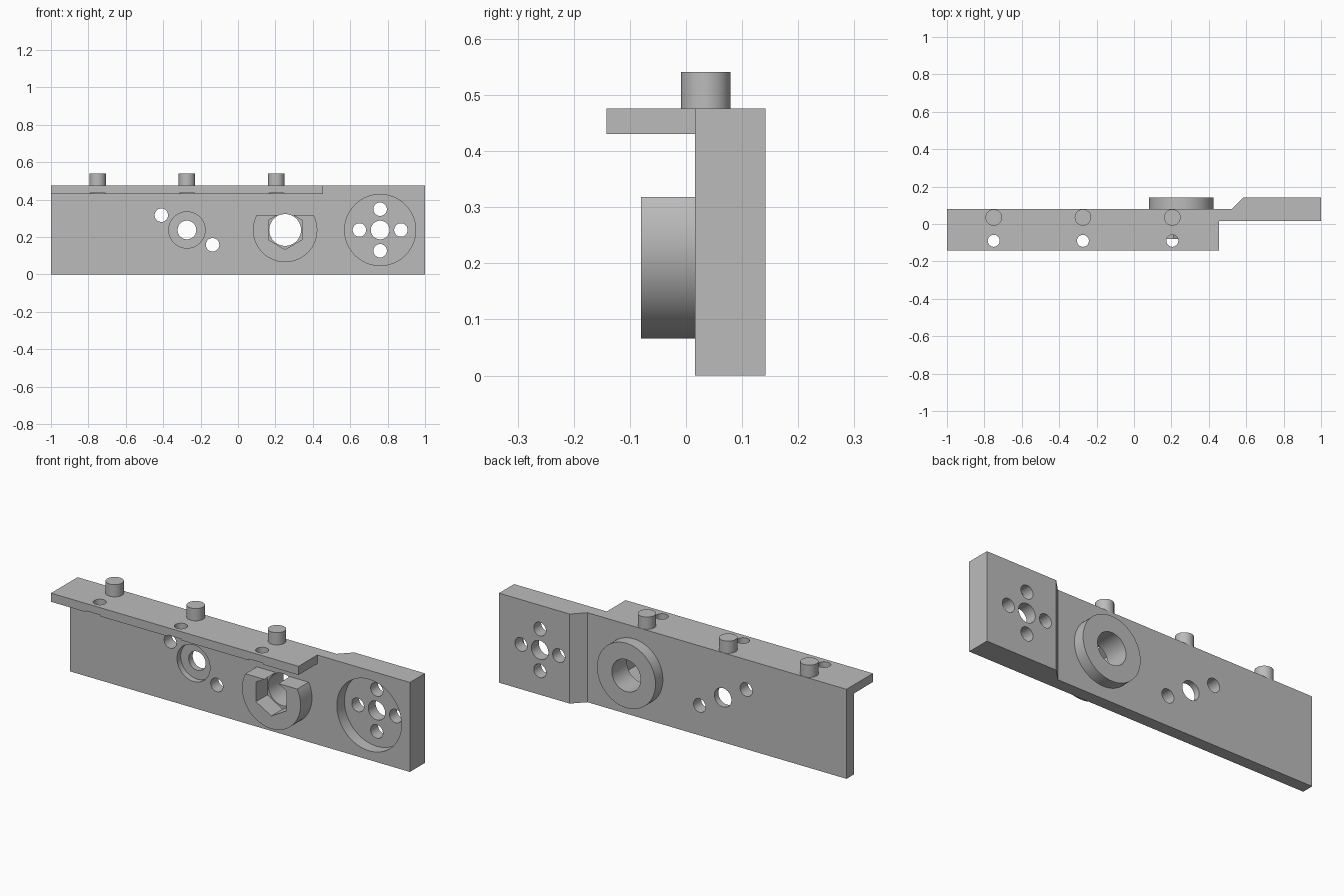
import bpy, bmesh
from math import sin, cos, pi, asin

if "Cube" in bpy.data.objects:
    bpy.data.objects.remove(bpy.data.objects["Cube"], do_unlink=True)

grey = bpy.data.materials.new("plain_grey")
grey.use_nodes = True
COLOUR = (0.5, 0.5, 0.5, 1)
grey.diffuse_color = COLOUR
for node in grey.node_tree.nodes:
    if node.type == 'BSDF_PRINCIPLED':
        node.inputs["Base Color"].default_value = COLOUR


def prism(name, points, axis, lo, hi):
    """Extrude a 2D outline along y (points are x, z) or z (points are x, y)."""
    bm = bmesh.new()
    place = (lambda a, b: (a, lo, b)) if axis == 'y' else (lambda a, b: (a, b, lo))
    face = bm.faces.new([bm.verts.new(place(*p)) for p in points])
    moved = bmesh.ops.extrude_face_region(bm, geom=[face])["geom"]
    step = (0, hi - lo, 0) if axis == 'y' else (0, 0, hi - lo)
    bmesh.ops.translate(bm, vec=step,
                        verts=[g for g in moved if isinstance(g, bmesh.types.BMVert)])
    bmesh.ops.recalc_face_normals(bm, faces=bm.faces)
    mesh = bpy.data.meshes.new(name)
    bm.to_mesh(mesh)
    bm.free()
    mesh.materials.append(grey)
    obj = bpy.data.objects.new(name, mesh)
    bpy.context.collection.objects.link(obj)
    return obj


def circle(cx, cy, r, n=64, turn=0.0):
    return [(cx + r * cos(turn + 2 * pi * i / n), cy + r * sin(turn + 2 * pi * i / n))
            for i in range(n)]


def rect(x0, x1, y0, y1):
    return [(x0, y0), (x1, y0), (x1, y1), (x0, y1)]


def combine(target, tool, operation):
    bpy.ops.object.select_all(action='DESELECT')
    bpy.context.view_layer.objects.active = target
    target.select_set(True)
    mod = target.modifiers.new(tool.name, 'BOOLEAN')
    mod.object, mod.operation, mod.solver = tool, operation, 'EXACT'
    bpy.ops.object.modifier_apply(modifier=mod.name)
    bpy.data.objects.remove(tool, do_unlink=True)


FRONT, THIN_BACK, BACK = 0.016, 0.08, 0.142
TOP, MID = 0.476, 0.238
PEGS = (-0.75, -0.273, 0.205)
BOSS_X, BOSS_R = 0.252, 0.172
DIAL_X, HUB_X = 0.76, -0.273

# Upright plate with a thicker end block
body = prism("mounting_plate",
             [(-1, FRONT), (1, FRONT), (1, BACK), (0.585, BACK),
              (0.523, THIN_BACK), (-1, THIN_BACK)], 'z', 0, TOP)

# Top flange
combine(body, prism("flange", rect(-1, 0.455, -BACK, 0.04), 'z', 0.43, TOP), 'UNION')

# Front boss with a flat top, and round back boss
flat = asin(0.08 / BOSS_R)
sweep = pi + 2 * flat
arc = [(BOSS_X + BOSS_R * cos(pi - flat + sweep * i / 64),
        MID + BOSS_R * sin(pi - flat + sweep * i / 64)) for i in range(65)]
combine(body, prism("front_boss", arc, 'y', -0.08, 0.04), 'UNION')
combine(body, prism("back_boss", circle(BOSS_X, MID, BOSS_R), 'y', 0.05, BACK), 'UNION')

# Hexagonal socket and bore through the bosses
combine(body, prism("hex_socket", circle(BOSS_X, MID, 0.104, 6, pi / 2),
                    'y', -0.2, 0.015), 'DIFFERENCE')
combine(body, prism("bore", circle(BOSS_X, MID, 0.085), 'y', -0.03, 0.3), 'DIFFERENCE')

# Round recesses in the front face
combine(body, prism("dial_recess", circle(DIAL_X, MID, 0.19),
                    'y', -0.1, THIN_BACK), 'DIFFERENCE')
combine(body, prism("hub_recess", circle(HUB_X, MID, 0.097),
                    'y', -0.1, 0.047), 'DIFFERENCE')

# Through holes: the two centres, four around the dial, two beside the hub
holes = [(DIAL_X, MID, 0.05), (HUB_X, MID, 0.05)]
holes += [(x, z, 0.036) for x, z in circle(DIAL_X, MID, 0.111, 4)]
holes += [(HUB_X + s * 0.137, MID - s * 0.079, 0.036) for s in (-1, 1)]
for x, z, r in holes:
    combine(body, prism("hole", circle(x, z, r, 40), 'y', -0.1, 0.3), 'DIFFERENCE')

# Flange screw holes with shallow spot faces below, and pegs on top
for x in PEGS:
    combine(body, prism("screw_hole", circle(x, -0.09, 0.032, 32),
                        'z', 0.4, 0.6), 'DIFFERENCE')
    combine(body, prism("spot_face", circle(x, -0.09, 0.066, 48),
                        'z', 0.4, 0.437), 'DIFFERENCE')
    combine(body, prism("peg", circle(x, 0.035, 0.044, 48),
                        'z', 0.455, 0.541), 'UNION')

bpy.ops.object.select_all(action='DESELECT')
body.select_set(True)
bpy.context.view_layer.objects.active = body
bpy.ops.object.shade_smooth_by_angle(angle=pi / 6)
